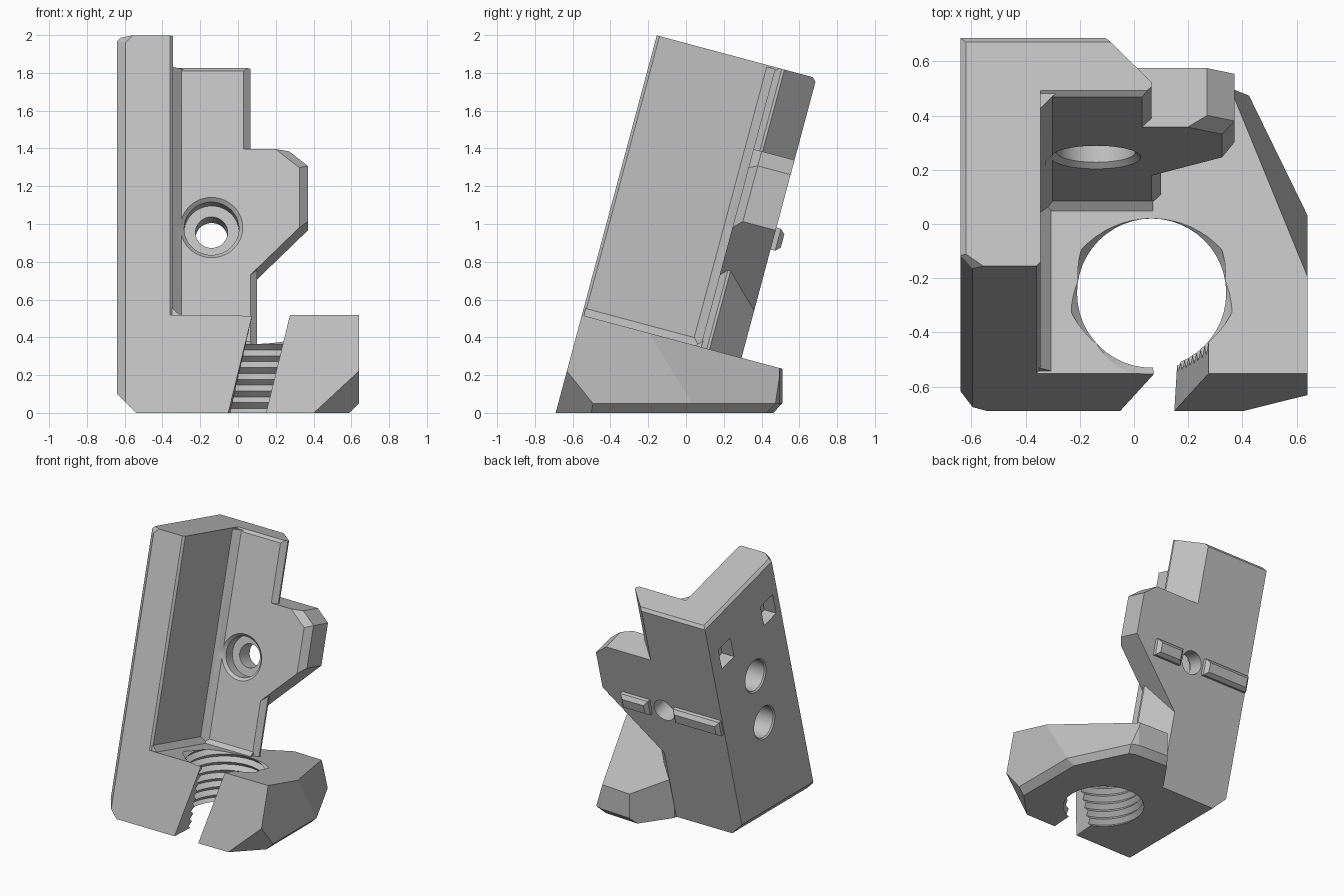
import bpy, bmesh, math
from mathutils import Matrix, Vector

cube = bpy.data.objects.get("Cube")
if cube:
    bpy.data.objects.remove(cube, do_unlink=True)

# Leaning frame: x sideways, v towards the back, u upwards along the lean
LEAN = Matrix.Translation((0, -0.69, 0)) @ Matrix.Rotation(math.radians(-15), 4, 'X')
WORLD = Matrix.Identity(4)
TOP, BACK, PLATE, FLOOR, WALL = 2.069, 0.875, 0.65, 0.536, -0.345

grey = bpy.data.materials.new("plain grey")
grey.use_nodes = True
grey.diffuse_color = (0.53, 0.53, 0.53, 1)
grey.node_tree.nodes["Principled BSDF"].inputs["Base Color"].default_value = grey.diffuse_color


def prism(pts, axis, lo, hi):
    """Extrude a 2D outline along one axis."""
    bm = bmesh.new()
    verts = []
    for a, b in pts:
        co = [a, b]
        co.insert(axis, lo)
        verts.append(bm.verts.new(co))
    face = bm.faces.new(verts)
    new = bmesh.ops.extrude_face_region(bm, geom=[face])["geom"]
    shift = Vector((0, 0, 0))
    shift[axis] = hi - lo
    bmesh.ops.translate(bm, vec=shift, verts=[g for g in new if isinstance(g, bmesh.types.BMVert)])
    bmesh.ops.recalc_face_normals(bm, faces=bm.faces)
    return bm


def rect(a0, a1, b0, b1):
    return [(a0, b0), (a1, b0), (a1, b1), (a0, b1)]


def lathe(profile, place, seg=48):
    """Turned solid from (radius, height) points."""
    bm = bmesh.new()
    rings = [[bm.verts.new((r * math.cos(math.tau * i / seg), r * math.sin(math.tau * i / seg), h))
              for i in range(seg)] for r, h in profile]
    for low, high in zip(rings, rings[1:]):
        for i in range(seg):
            j = (i + 1) % seg
            bm.faces.new((low[i], low[j], high[j], high[i]))
    bm.faces.new(rings[0])
    bm.faces.new(rings[-1])
    bmesh.ops.recalc_face_normals(bm, faces=bm.faces)
    bm.transform(place)
    return bm


def chamfer(bm, size, rule):
    """Bevel the edges for which rule holds at both ends."""
    edges = [e for e in bm.edges if all(rule(v.co) for v in e.verts)]
    bmesh.ops.bevel(bm, geom=edges, offset=size, offset_type='OFFSET', segments=1,
                    profile=0.5, affect='EDGES')


def trim(bm, point, normal):
    """Cut away everything on the normal's side of a plane."""
    bmesh.ops.bisect_plane(bm, geom=bm.verts[:] + bm.edges[:] + bm.faces[:], plane_co=point,
                           plane_no=normal, clear_outer=True)
    bmesh.ops.holes_fill(bm, edges=[e for e in bm.edges if e.is_boundary])
    bmesh.ops.recalc_face_normals(bm, faces=bm.faces)


def make(bm, name, frame=LEAN):
    bm.transform(frame)
    mesh = bpy.data.meshes.new(name)
    bm.to_mesh(mesh)
    bm.free()
    mesh.materials.append(grey)
    obj = bpy.data.objects.new(name, mesh)
    bpy.context.collection.objects.link(obj)
    return obj


def combine(target, other, how):
    mod = target.modifiers.new(how, 'BOOLEAN')
    mod.operation, mod.solver, mod.object = how, 'EXACT', other
    bpy.context.view_layer.objects.active = target
    bpy.ops.object.modifier_apply(modifier=mod.name)
    bpy.data.objects.remove(other, do_unlink=True)


def near(a, b):
    return abs(a - b) < 0.002


def ground(bm):
    """Trim a leaning part level with the ground."""
    inv = LEAN.inverted()
    trim(bm, inv @ Vector((0, 0, 0)), inv.to_3x3() @ Vector((0, 0, -1)))


# Side wall
wall = prism(rect(-0.64, WALL, 0, BACK), 2, -0.4, TOP)
chamfer(wall, 0.02, lambda c: near(c.z, TOP) and c.x < WALL - 0.1 or near(c.z, TOP) and near(c.y, BACK))
chamfer(wall, 0.045, lambda c: c.x < -0.6 and near(c.y, 0))
chamfer(wall, 0.015, lambda c: near(c.x, WALL) and near(c.y, 0))
ground(wall)
wall.transform(LEAN)
trim(wall, (-0.64, 0, 0.1), (-1, 0, -1))
bracket = make(wall, "bracket", WORLD)

# Back plate, with slanted rear corner, wider below the ear
for name, edge, lo, hi in (("upper_plate", 0.065, 1.0, TOP), ("lower_plate", 0.1, -0.4, 1.0)):
    outline = [(-0.5, PLATE), (edge - 0.035, PLATE), (edge, PLATE + 0.035), (edge, PLATE + 0.05),
               (edge - 0.17, BACK), (-0.5, BACK)]
    bm = prism(outline, 2, lo, hi)
    if hi == TOP:
        chamfer(bm, 0.02, lambda c: near(c.z, TOP) and (near(c.y, PLATE) or near(c.y, BACK)))
    else:
        ground(bm)
    combine(bracket, make(bm, name), 'UNION')

# Ear on the plate
bm = prism([(-0.12, 1.62), (0.27, 1.62), (0.37, 1.54), (0.37, 1.235), (-0.1, 0.765), (-0.12, 0.765)],
           1, PLATE, BACK)
chamfer(bm, 0.045, lambda c: near(c.y, PLATE) and c.x > 0.2)
combine(bracket, make(bm, "ear"), 'UNION')

# Foot: upright block with leaning top and front and oblique corners
bm = prism([(-0.5, -0.9), (0.64, -0.9), (0.64, 0.42), (0.42, 0.475), (0.37, 0.495), (0.12, 0.51), (-0.07, 0.24),
            (-0.07, 0.15), (-0.5, 0.15)], 2, 0, 0.9)
trim(bm, LEAN @ Vector((0, 0, FLOOR)), LEAN.to_3x3() @ Vector((0, 0, 1)))
trim(bm, LEAN.translation, LEAN.to_3x3() @ Vector((0, -1, 0)))
trim(bm, (0.63, -0.17, 0.415), (0.135, 0.066, 0.04))
trim(bm, (0.64, -0.63, 0.22), (0.53, -0.53, -0.43))
chamfer(bm, 0.05, lambda c: near(c.z, 0) and c.x > -0.05 and c.y > -0.6)
combine(bracket, make(bm, "foot", WORLD), 'UNION')

# Fillets in the inner corners
fillets = (("wall_plate_fillet", [(-0.37, 0.58), (-0.275, 0.675), (-0.37, 0.675)], 2, 0.45, TOP - 0.01),
           ("wall_floor_fillet", [(-0.37, 0.51), (-0.28, 0.51), (-0.37, 0.6)], 1, 0.01, 0.7),
           ("plate_floor_fillet", [(0.67, 0.51), (0.595, 0.51), (0.67, 0.585)], 0, -0.4, 0.07))
for name, pts, axis, lo, hi in fillets:
    combine(bracket, make(prism(pts, axis, lo, hi), name), 'UNION')

# Alignment rails on the back
for x0, x1 in ((-0.63, -0.24), (-0.03, 0.2)):
    bm = prism(rect(x0, x1, 1.13, 1.25), 1, BACK - 0.02, BACK + 0.05)
    chamfer(bm, 0.025, lambda c: near(c.y, BACK + 0.05))
    combine(bracket, make(bm, "rail"), 'UNION')

# Threaded upright bore
pitch = 0.062
thread = [(r, -0.07 + pitch * (i + k)) for i in range(11) for k, r in ((0, 0.275), (0.5, 0.305))]
bore = lathe(thread, Matrix.Translation((0.065, -0.255, 0)))
combine(bracket, make(bore, "thread_cutter", WORLD), 'DIFFERENCE')

# Slanted slot opening into the bore
slot = prism([(-0.075, -0.1), (0.125, -0.1), (0.295, 0.62), (0.095, 0.62)], 1, -0.1, 0.36)
combine(bracket, make(slot, "slot_cutter"), 'DIFFERENCE')

# Counterbored hole through the plate
place = Matrix.Translation((-0.14, 0, 1.19)) @ Matrix.Rotation(-math.pi / 2, 4, 'X')
screw = lathe([(0.19, PLATE - 0.025), (0.145, PLATE + 0.02), (0.145, PLATE + 0.1), (0.085, PLATE + 0.1),
               (0.085, BACK + 0.1)], place)
combine(bracket, make(screw, "screw_cutter"), 'DIFFERENCE')

# Round and square pockets in the outer side
for u in (0.92, 1.33):
    place = Matrix.Translation((-0.64, 0.4375, u)) @ Matrix.Rotation(math.pi / 2, 4, 'Y')
    pocket = lathe([(0.145, -0.02), (0.115, 0.01), (0.115, 0.2)], place)
    combine(bracket, make(pocket, "round_pocket_cutter"), 'DIFFERENCE')
for v in (0.175, 0.70):
    pocket = prism(rect(v - 0.075, v + 0.075, 1.635, 1.8), 0, -0.7, -0.54)
    combine(bracket, make(pocket, "square_pocket_cutter"), 'DIFFERENCE')

bpy.ops.object.select_all(action='DESELECT')
bracket.select_set(True)
bpy.context.view_layer.objects.active = bracket
bpy.ops.object.shade_smooth_by_angle(angle=math.radians(15))
